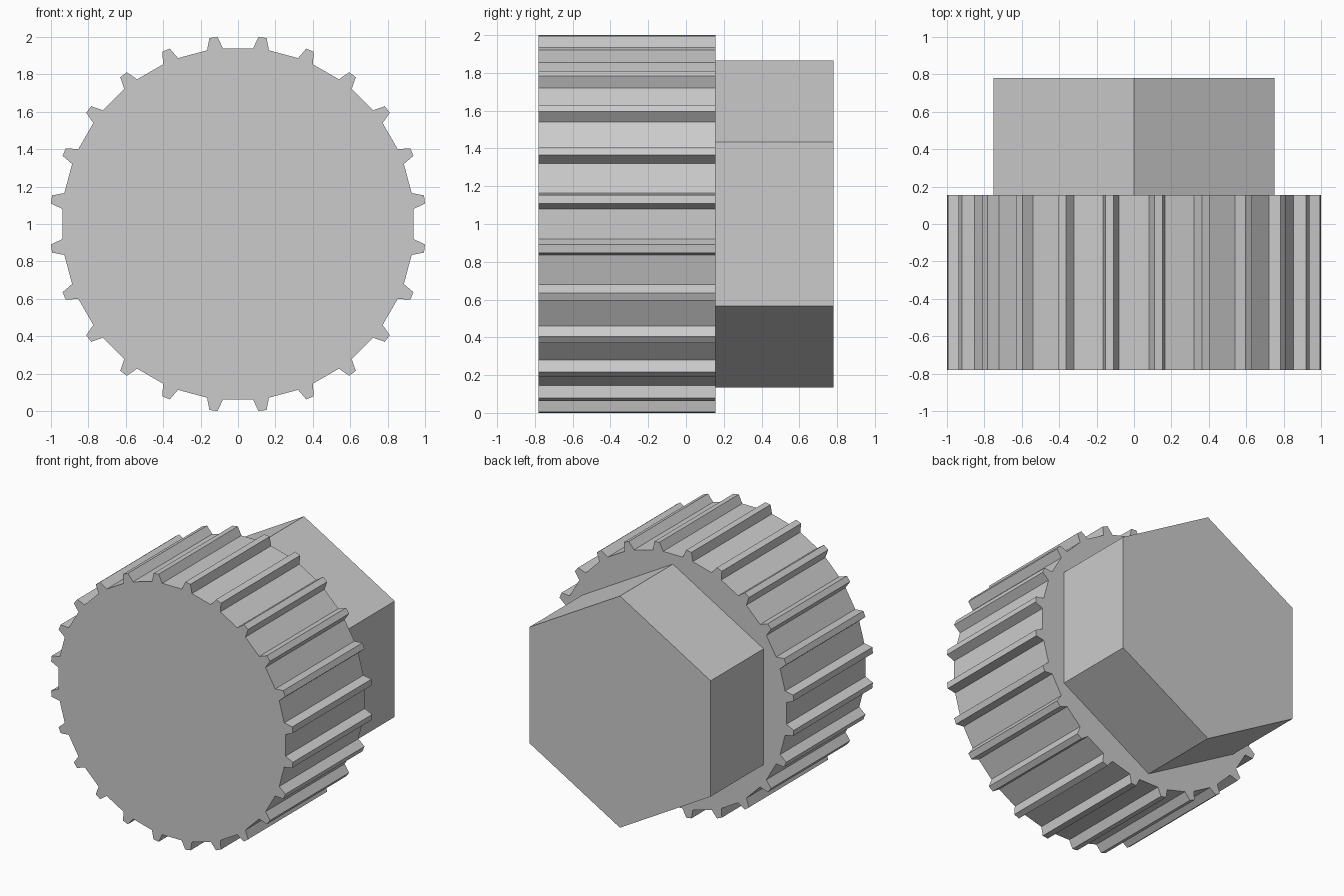
import bpy, bmesh
from math import sin, cos, radians

if "Cube" in bpy.data.objects:
    bpy.data.objects.remove(bpy.data.objects["Cube"])

CENTRE_Z = 1.0


def polar(radius, degrees):
    """Point on the xz plane, angle measured clockwise from straight up."""
    a = radians(degrees)
    return radius * sin(a), CENTRE_Z + radius * cos(a)


def extrude_profile(name, points, y0, y1):
    """Closed solid: an xz outline pushed from y0 to y1."""
    bm = bmesh.new()
    face = bm.faces.new([bm.verts.new((x, y0, z)) for x, z in points])
    result = bmesh.ops.extrude_face_region(bm, geom=[face], use_keep_orig=True)
    for v in result["geom"]:
        if isinstance(v, bmesh.types.BMVert):
            v.co.y = y1
    bmesh.ops.recalc_face_normals(bm, faces=bm.faces)
    mesh = bpy.data.meshes.new(name)
    bm.to_mesh(mesh)
    bm.free()
    obj = bpy.data.objects.new(name, mesh)
    bpy.context.collection.objects.link(obj)
    return obj


# Toothed wheel: 24 tapered teeth with flat gaps between them
TEETH = 24
STEP = 360 / TEETH
tooth = [(0.943, -2.6), (1.006, -1.25), (1.006, 1.25), (0.943, 2.6)]
outline = [polar(r, (i + 0.5) * STEP + offset)
           for i in range(TEETH) for r, offset in tooth]
extrude_profile("gear_wheel", outline, -0.78, 0.155)

# Hexagonal boss on the back, one corner pointing up
extrude_profile("hex_boss", [polar(0.866, i * 60) for i in range(6)], 0.155, 0.78)
